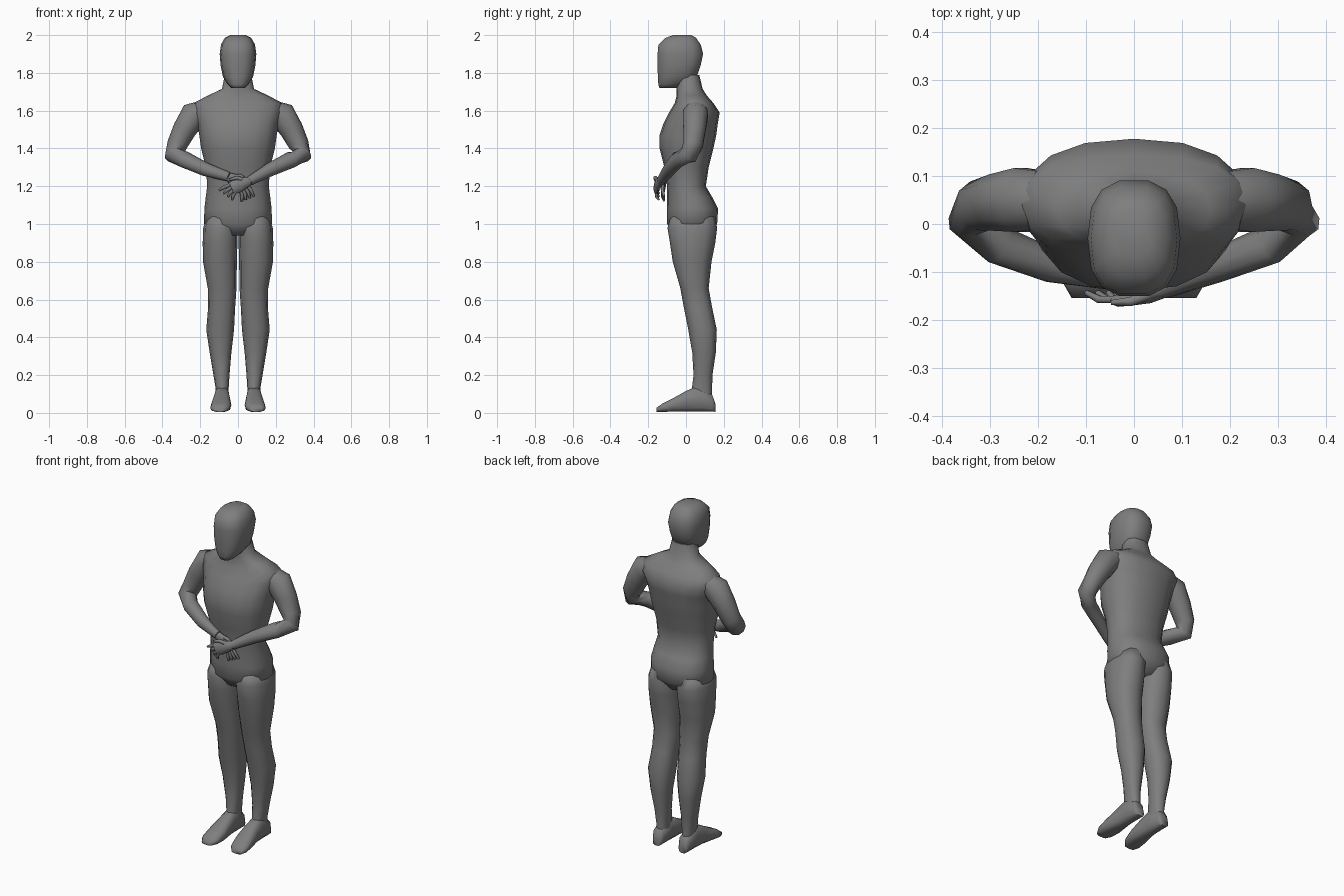
import bpy
import bmesh
from math import cos, sin, pi, radians
from mathutils import Vector

old = bpy.data.objects.get("Cube")
if old:
    bpy.data.objects.remove(old, do_unlink=True)

grey = bpy.data.materials.new("plain_grey")
grey.use_nodes = True
colour = (0.21, 0.21, 0.21, 1)
grey.diffuse_color = colour
grey.node_tree.nodes["Principled BSDF"].inputs["Base Color"].default_value = colour


def loft(name, rings):
    """Skin a list of closed point rings and cap both ends."""
    bm = bmesh.new()
    loops = [[bm.verts.new(p) for p in ring] for ring in rings]
    count = len(loops[0])
    for a, b in zip(loops, loops[1:]):
        for i in range(count):
            j = (i + 1) % count
            bm.faces.new((a[i], a[j], b[j], b[i]))
    bm.faces.new(loops[0])
    bm.faces.new(loops[-1])
    bmesh.ops.recalc_face_normals(bm, faces=bm.faces)
    mesh = bpy.data.meshes.new(name)
    bm.to_mesh(mesh)
    bm.free()
    mesh.materials.append(grey)
    obj = bpy.data.objects.new(name, mesh)
    bpy.context.collection.objects.link(obj)
    bpy.ops.object.select_all(action='DESELECT')
    obj.select_set(True)
    bpy.context.view_layer.objects.active = obj
    bpy.ops.object.shade_smooth_by_angle(angle=radians(75))
    return obj


def oval(x0, x1, y0, y1, sides, power):
    """Rounded-box outline between the given limits."""
    pts = []
    for i in range(sides):
        a = 2 * pi * i / sides
        c, s = cos(a), sin(a)
        u = abs(c) ** (2 / power) * (1 if c > 0 else -1)
        v = abs(s) ** (2 / power) * (1 if s > 0 else -1)
        pts.append(((x0 + x1 + (x1 - x0) * u) / 2, (y0 + y1 + (y1 - y0) * v) / 2))
    return pts


def column(name, rows, sides=12, power=2.3):
    """Loft upwards through rows of (z, x0, x1, y0, y1)."""
    return loft(name, [[(x, y, z) for x, y in oval(*lim, sides, power)] for z, *lim in rows])


def tube(name, path, sides=8):
    """Loft along a path of (x, y, z, height radius, depth radius)."""
    centres = [Vector(p[:3]) for p in path]
    rings = []
    for i, p in enumerate(path):
        before, after = centres[max(i - 1, 0)], centres[min(i + 1, len(path) - 1)]
        fwd = Vector((0, 0, 0))
        if i > 0:
            fwd += (centres[i] - before).normalized()
        if i < len(path) - 1:
            fwd += (after - centres[i]).normalized()
        fwd.normalize()
        up = fwd.cross(Vector((0, 1, 0))).normalized()
        out = up.cross(fwd)
        rings.append([centres[i] + up * p[3] * cos(2 * pi * k / sides)
                      + out * p[4] * sin(2 * pi * k / sides) for k in range(sides)])
    return loft(name, rings)


# Torso and neck: height, half width, front, back
torso = [
    (0.94, 0.09, -0.06, 0.12), (1.0, 0.18, -0.1, 0.165), (1.08, 0.178, -0.1, 0.17),
    (1.14, 0.171, -0.1, 0.14), (1.2, 0.163, -0.1, 0.105), (1.3, 0.17, -0.115, 0.12),
    (1.4, 0.195, -0.14, 0.145), (1.47, 0.205, -0.14, 0.16), (1.53, 0.215, -0.12, 0.168),
    (1.59, 0.235, -0.09, 0.178), (1.64, 0.235, -0.06, 0.145), (1.68, 0.16, -0.05, 0.11),
    (1.715, 0.085, -0.05, 0.088), (1.79, 0.07, -0.05, 0.07)]
column("torso", [(z, -w, w, f, b) for z, w, f, b in torso], 16)

# Head, flat faced with a narrow chin
head = [
    (1.72, 0.035, -0.142, -0.05), (1.74, 0.056, -0.148, 0), (1.78, 0.08, -0.151, 0.06),
    (1.84, 0.092, -0.153, 0.08), (1.9, 0.097, -0.153, 0.093), (1.95, 0.09, -0.148, 0.08),
    (1.985, 0.07, -0.11, 0.055), (2.0, 0.04, -0.07, 0.03)]
column("head", [(z, -w, w, f, b) for z, w, f, b in head], 14, 2.6)

# Leg: height, inner, outer, front, back
leg = [
    (1.04, 0.02, 0.165, -0.08, 0.15), (0.98, 0.004, 0.184, -0.098, 0.165),
    (0.9, 0.003, 0.187, -0.085, 0.155), (0.8, 0.006, 0.185, -0.07, 0.135),
    (0.66, 0.008, 0.16, -0.03, 0.12), (0.56, 0.015, 0.158, -0.012, 0.138),
    (0.44, 0.021, 0.168, 0.012, 0.163), (0.32, 0.035, 0.15, 0.033, 0.158),
    (0.2, 0.045, 0.13, 0.04, 0.14), (0.12, 0.05, 0.117, 0.03, 0.138),
    (0.05, 0.05, 0.118, 0.02, 0.14)]
# Foot from heel to toe: depth, inner, outer, top
foot = [
    (0.155, 0.06, 0.11, 0.05), (0.138, 0.05, 0.12, 0.1), (0.06, 0.046, 0.124, 0.145),
    (0.0, 0.041, 0.13, 0.118), (-0.07, 0.035, 0.143, 0.078),
    (-0.125, 0.042, 0.147, 0.05), (-0.155, 0.065, 0.13, 0.028)]

for side, label in ((1, "left"), (-1, "right")):
    column(label + "_leg", [(z, side * a, side * b, f, k) for z, a, b, f, k in leg])
    loft(label + "_foot", [[(side * x, y, z) for x, z in oval(a, b, 0.005, top, 10, 2.8)]
                           for y, a, b, top in foot])

# Arms: shared shoulder to forearm, separate wrists so that the hands cross
arm = [
    (0.17, 0.05, 1.61, 0.05, 0.06), (0.235, 0.05, 1.575, 0.074, 0.07),
    (0.283, 0.045, 1.5, 0.063, 0.062), (0.322, 0.038, 1.42, 0.054, 0.055),
    (0.34, 0.012, 1.365, 0.05, 0.052), (0.28, -0.045, 1.34, 0.044, 0.042),
    (0.17, -0.088, 1.288, 0.036, 0.036)]
wrists = {1: (0.06, -0.135, 1.227, 0.025, 0.022), -1: (0.05, -0.118, 1.25, 0.025, 0.02)}
# Palm start, palm end and the spread of the finger tips, per hand
hands = {
    1: ("left", (0.03, -0.148, 1.217), (-0.035, -0.16, 1.188), (-0.1, -0.143, 1.178),
        (-0.03, -0.143, 1.128)),
    -1: ("right", (-0.02, -0.12, 1.235), (0.04, -0.122, 1.188), (0.085, -0.115, 1.145),
         (0.02, -0.115, 1.12))}

for side, (label, start, end, tip_a, tip_b) in hands.items():
    path = [(side * p[0], *p[1:]) for p in arm + [wrists[side]]]
    tube(label + "_arm", path, 10)
    a, b = Vector(start), Vector(end)
    mid = a.lerp(b, 0.5)
    wrist = Vector(path[-1][:3])
    tube(label + "_palm", [(*wrist, 0.024, 0.02), (*a, 0.032, 0.018),
                           (*mid, 0.038, 0.016), (*b, 0.034, 0.013)])
    # Four fingers fanned from the knuckle line
    across = (b - a).cross(Vector((0, side, 0))).normalized()
    for i in range(4):
        t = i / 3
        root = b + across * (0.026 - 0.052 * t) * (-1)
        tip = Vector(tip_a).lerp(Vector(tip_b), t)
        joint = root.lerp(tip, 0.5) - Vector((0, 0.006, 0))
        back = root.lerp(a, 0.2)
        tube(f"{label}_finger_{i + 1}", [(*back, 0.009, 0.009), (*joint, 0.0095, 0.009),
                                         (*tip, 0.006, 0.006)], 6)
    # Thumb along the upper edge of the palm
    base = a + Vector((0, 0, 0.015))
    knuckle = mid + Vector((-side * 0.005, -0.008, 0.042))
    end_tip = b + Vector((-side * 0.012, -0.004, 0.045))
    tube(label + "_thumb", [(*base, 0.013, 0.012), (*knuckle, 0.011, 0.011),
                            (*end_tip, 0.006, 0.006)], 6)
